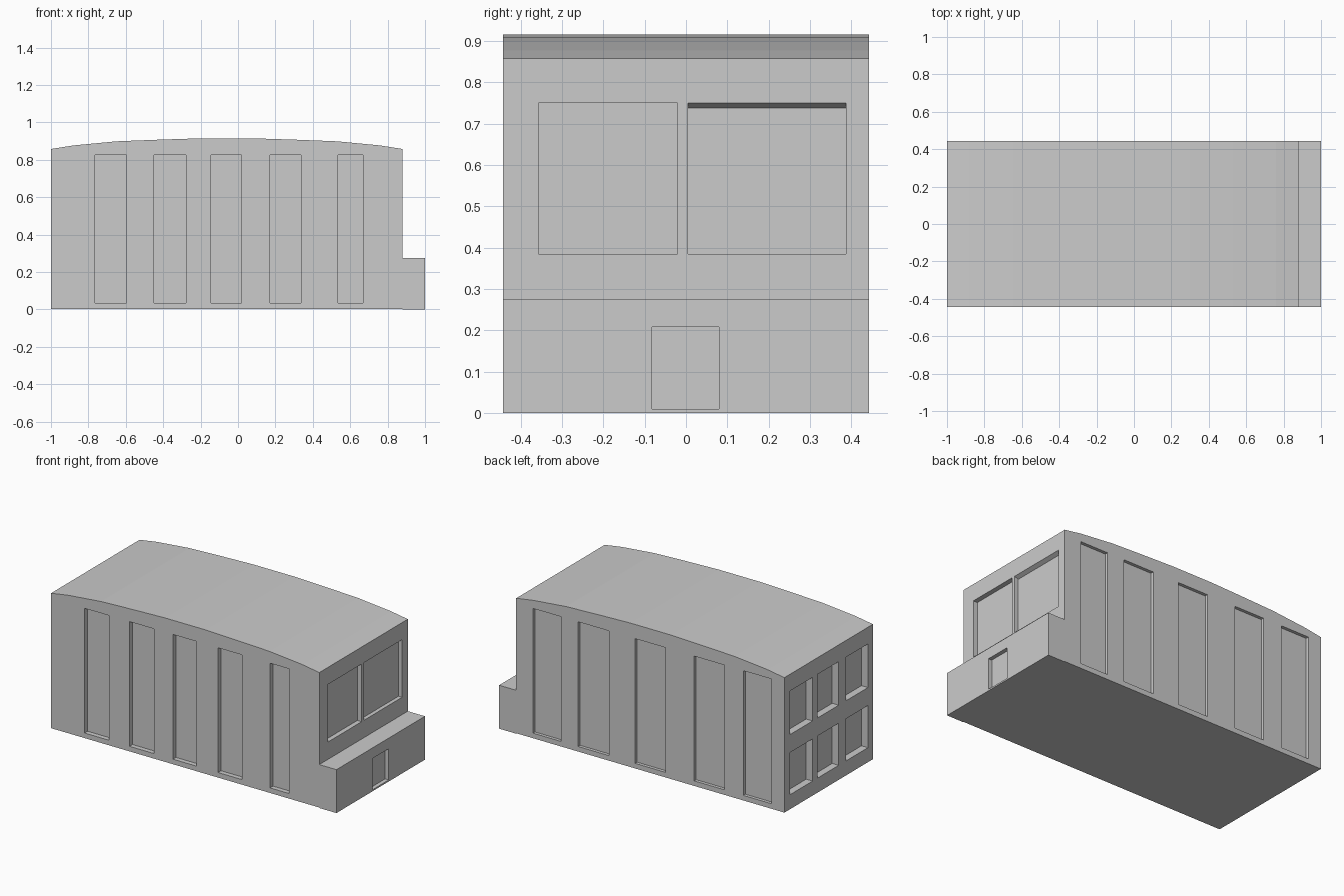
import bpy
import bmesh

if "Cube" in bpy.data.objects:
    bpy.data.objects.remove(bpy.data.objects["Cube"])

HALF_W = 0.443
EPS = 0.05


def make_object(name, bm):
    bmesh.ops.recalc_face_normals(bm, faces=bm.faces[:])
    mesh = bpy.data.meshes.new(name)
    bm.to_mesh(mesh)
    bm.free()
    obj = bpy.data.objects.new(name, mesh)
    bpy.context.collection.objects.link(obj)
    return obj


# Building shell: side profile with arched roof and low annex, extruded across y
profile = [(-1, 0.003), (0.88, 0.003), (0.88, 0), (1, 0), (1, 0.275), (0.88, 0.275),
           (0.88, 0.858), (0.76, 0.877), (0.53, 0.899), (0.3, 0.908), (0.08, 0.915),
           (-0.2, 0.915), (-0.42, 0.908), (-0.65, 0.899), (-0.88, 0.877), (-1, 0.858)]
bm = bmesh.new()
face = bm.faces.new([bm.verts.new((x, -HALF_W, z)) for x, z in profile])
ext = bmesh.ops.extrude_face_region(bm, geom=[face])
side = [v for v in ext["geom"] if isinstance(v, bmesh.types.BMVert)]
bmesh.ops.translate(bm, verts=side, vec=(0, 2 * HALF_W, 0))
building = make_object("building", bm)

# Recess cutters, all gathered in one mesh
cut = bmesh.new()


def recess(x, y, z):
    """Box cutter spanning the given (low, high) ranges."""
    verts = bmesh.ops.create_cube(cut, size=1)["verts"]
    for v in verts:
        v.co = [r[1] if c > 0 else r[0] for c, r in zip(v.co, (x, y, z))]
    return verts


# Tall panels along the front and back walls
tall = (0.035, 0.825)
for x in [(-0.765, -0.595), (-0.45, -0.278), (-0.145, 0.02), (0.17, 0.337), (0.535, 0.668)]:
    recess(x, (-HALF_W - EPS, -HALF_W + 0.03), tall)
for x in [(0.565, 0.761), (0.23, 0.446), (-0.168, 0.046), (-0.579, -0.368), (-0.909, -0.712)]:
    recess(x, (HALF_W - 0.02, HALF_W + EPS), tall)

# Two large windows above the annex; the second has a sloping head
recess((0.85, 0.88 + EPS), (-0.357, -0.02), (0.385, 0.75))
for v in recess((0.855, 0.88 + EPS), (0.005, 0.387), (0.385, 0.75)):
    if v.co.z > 0.5:
        v.co.z = 0.738 if v.co.x < 0.88 else 0.774

# Annex door
recess((0.975, 1 + EPS), (-0.082, 0.08), (0.01, 0.208))

# Two rows of three windows on the left end
for z in [(0.095, 0.362), (0.476, 0.752)]:
    for y in [(0.161, 0.388), (-0.1, 0.11), (-0.393, -0.171)]:
        recess((-1 - EPS, -0.955), y, z)

cutter = make_object("recess_cutter", cut)
cutter.hide_render = True

# Carve the recesses
mod = building.modifiers.new("recesses", 'BOOLEAN')
mod.operation = 'DIFFERENCE'
mod.solver = 'EXACT'
mod.object = cutter
bpy.context.view_layer.objects.active = building
building.select_set(True)
bpy.ops.object.modifier_apply(modifier=mod.name)
bpy.data.objects.remove(cutter)
